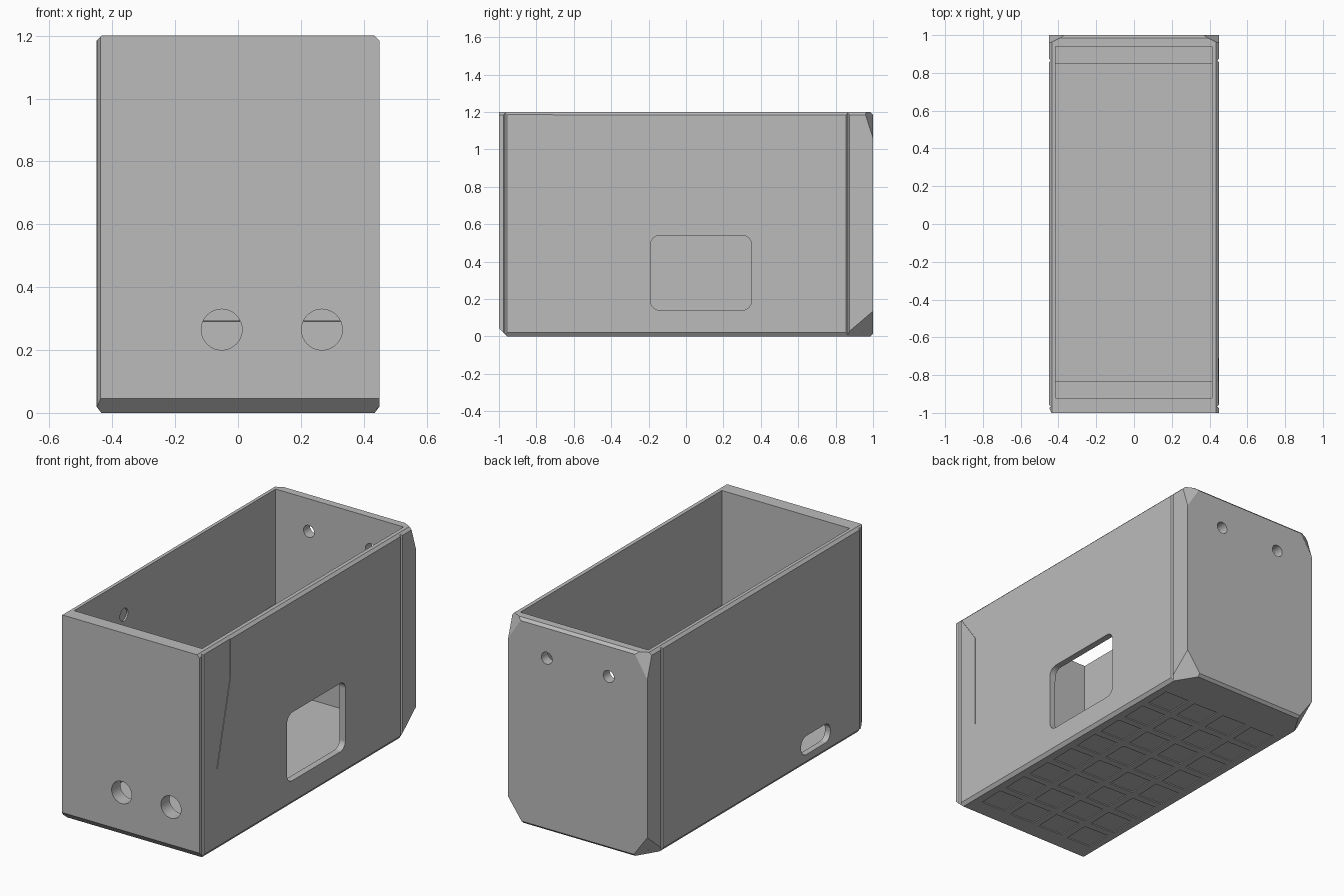
import bpy, bmesh, math
from mathutils import Vector

old = bpy.data.objects.get("Cube")
if old:
    bpy.data.objects.remove(old, do_unlink=True)

grey = bpy.data.materials.new("plain_grey")
grey.use_nodes = True
grey.diffuse_color = (0.5, 0.5, 0.5, 1)
grey.node_tree.nodes["Principled BSDF"].inputs["Base Color"].default_value = (0.5, 0.5, 0.5, 1)


def make_object(name, bm):
    bmesh.ops.recalc_face_normals(bm, faces=bm.faces[:])
    mesh = bpy.data.meshes.new(name)
    bm.to_mesh(mesh)
    bm.free()
    mesh.materials.append(grey)
    obj = bpy.data.objects.new(name, mesh)
    bpy.context.collection.objects.link(obj)
    return obj


def add_prism(bm, pts, axis, lo, hi):
    """Extrude a 2D outline along an axis; outline order is (y,z), (x,z) or (x,y)."""
    def place(p, d):
        co = list(p)
        co.insert("xyz".index(axis), d)
        return bm.verts.new(co)
    a = [place(p, lo) for p in pts]
    b = [place(p, hi) for p in pts]
    bm.faces.new(a)
    bm.faces.new(b[::-1])
    n = len(pts)
    for i in range(n):
        j = (i + 1) % n
        bm.faces.new((a[i], b[i], b[j], a[j]))


def rounded(cu, cv, w, h, r, steps=8):
    """Rounded rectangle outline; a circle when w = h = 2r."""
    pts = []
    for k, (su, sv) in enumerate(((1, 1), (-1, 1), (-1, -1), (1, -1))):
        for i in range(steps):
            t = math.pi / 2 * (k + i / steps)
            pts.append((cu + su * (w / 2 - r) + r * math.cos(t),
                        cv + sv * (h / 2 - r) + r * math.sin(t)))
    return pts


def circle(cu, cv, r):
    return rounded(cu, cv, 2 * r, 2 * r, r)


def cut(body, prisms):
    """Subtract a set of separate prisms from the body."""
    bm = bmesh.new()
    for p in prisms:
        add_prism(bm, *p)
    tool = make_object("cutter", bm)
    tool.hide_render = True
    mod = body.modifiers.new("cut", "BOOLEAN")
    mod.operation, mod.solver, mod.object = "DIFFERENCE", "EXACT", tool
    with bpy.context.temp_override(object=body, active_object=body):
        bpy.ops.object.modifier_apply(modifier=mod.name)
    bpy.data.objects.remove(tool, do_unlink=True)


W, L, H = 0.45, 1.0, 1.2

# Outer block
bm = bmesh.new()
add_prism(bm, [(-W, -L), (W, -L), (W, L), (-W, L)], "z", 0, H)

# Bevel planes, each through three points
planes = [
    ((0, -L, 0.045), (1, -L, 0.045), (0, -0.955, 0)),      # front lower edge
    ((0, L, 0.015), (1, L, 0.015), (0, 0.985, 0)),         # back lower edge
    ((0, L, H - 0.015), (1, L, H - 0.015), (0, 0.985, H)),  # back upper edge
    ((-W, -0.97, 0), (-W, -0.97, 1), (-0.437, -L, 0)),     # front side edge
]
for s in (-1, 1):
    x, e = s * W, s * (W - 0.015)
    planes += [
        ((x, 0, 0.02), (x, 1, 0.02), (e, 0, 0)),
        ((x, 0, H - 0.015), (x, 1, H - 0.015), (e, 0, H)),
        ((x, 0.955, H), (s * 0.36, L, H), (x, L, 1.06)),   # upper back corners
        ((x, 0.865, 0.02), (x, L, 0.135), (s * 0.36, L, 0.01)),  # lower back corners
    ]
centre = Vector((0, 0, H / 2))
for p, q, r in planes:
    p, q, r = Vector(p), Vector(q), Vector(r)
    n = (q - p).cross(r - p).normalized()
    if n.dot(p - centre) < 0:
        n.negate()
    res = bmesh.ops.bisect_plane(bm, geom=bm.verts[:] + bm.edges[:] + bm.faces[:],
                                 plane_co=p, plane_no=n, clear_outer=True)
    rim = [g for g in res["geom_cut"] if isinstance(g, bmesh.types.BMEdge)]
    bmesh.ops.edgenet_fill(bm, edges=rim)
body = make_object("open_box", bm)

# Hollow interior, leaving an end ledge with a sloped underside at each end
F, B, T = -0.92, 0.94, 0.09
cavity = [(F, 0.03), (B, 0.03), (B, 0.29), (B - T, 0.29 + T), (B - T, 0.53), (B, 0.53), (B, 1.4),
          (F, 1.4), (F, 0.53), (F + T, 0.53), (F + T, 0.29 + T), (F, 0.29)]
cut(body, [(cavity, "x", -0.415, 0.412)])

# Side window, opposite slot, front cable holes, back screw holes, blind inner hole
cut(body, [
    (rounded(0.08, 0.34, 0.54, 0.4, 0.05), "x", 0.38, 0.5),
    (rounded(-0.555, 0.115, 0.27, 0.11, 0.05), "x", -0.5, -0.38),
    (circle(-0.052, 0.265, 0.065), "y", -1.1, F + 0.002),
    (circle(0.267, 0.265, 0.065), "y", -1.1, F + 0.002),
    (circle(0.2, 1.01, 0.035), "y", 0.9, 1.1),
    (circle(-0.2, 1.01, 0.035), "y", 0.9, 1.1),
    (circle(-0.46, 1.0, 0.037), "x", -0.425, -0.38),
])

# Vertical V grooves on both sides
grooves = []
for s in (-1, 1):
    for y in (0.865, -0.967):
        tri = [(s * 0.46, y - 0.018), (s * 0.46, y + 0.018), (s * 0.44, y)]
        grooves.append((tri, "z", -0.1, 1.3))
cut(body, grooves)

# Shallow pointed relief on the window side
relief = [(-0.955, 1.187), (-0.835, 1.02), (-0.835, 0.47), (-0.71, 0.97), (-0.71, 1.187)]
cut(body, [(relief, "x", W - 0.003, 0.5)])

# Shallow square tread pattern under the floor
tread = []
for i in range(4):
    for j in range(8):
        tread.append((rounded((i - 1.5) * 0.205, -0.77 + j * 0.205, 0.165, 0.165, 0.005, 1),
                      "z", -0.1, 0.006))
cut(body, tread)
